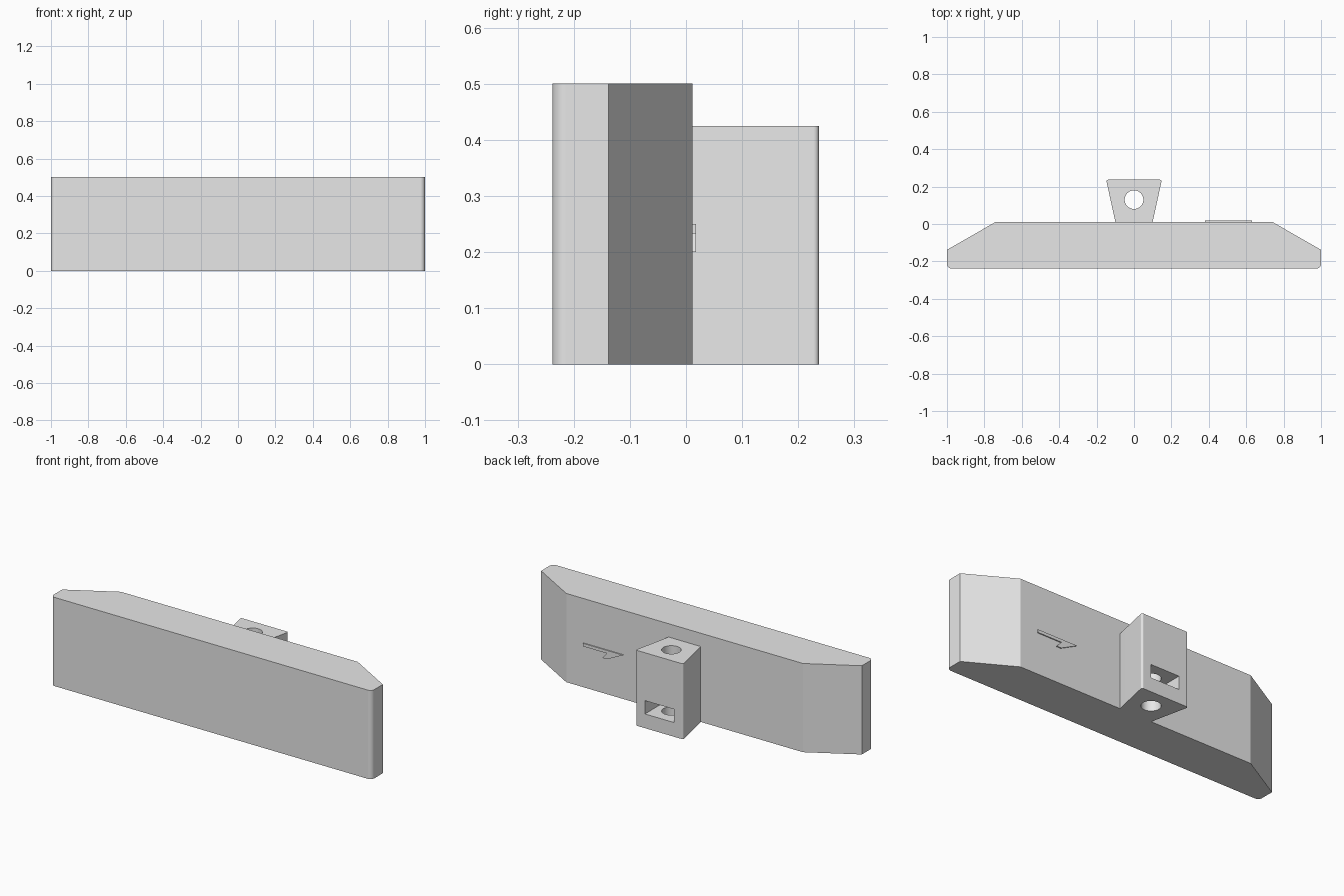
import bpy
import bmesh
from math import radians
from mathutils import Matrix, Vector

if "Cube" in bpy.data.objects:
    bpy.data.objects.remove(bpy.data.objects["Cube"], do_unlink=True)

FRONT, PLATE_BACK, BACK = -0.238, 0.012, 0.237

grey = bpy.data.materials.new("light grey")
grey.use_nodes = True
grey.diffuse_color = (0.8, 0.8, 0.8, 1)
grey.node_tree.nodes["Principled BSDF"].inputs["Base Color"].default_value = (0.8, 0.8, 0.8, 1)


def add_object(name, bm):
    bmesh.ops.recalc_face_normals(bm, faces=bm.faces)
    mesh = bpy.data.meshes.new(name)
    bm.to_mesh(mesh)
    bm.free()
    mesh.materials.append(grey)
    obj = bpy.data.objects.new(name, mesh)
    bpy.context.collection.objects.link(obj)
    return obj


def prism(name, points, direction, rounded_y=None, radius=0.0):
    """Extrude a flat outline; optionally round its long edges lying at one y."""
    bm = bmesh.new()
    face = bm.faces.new([bm.verts.new(p) for p in points])
    out = bmesh.ops.extrude_face_region(bm, geom=[face])
    moved = [v for v in out["geom"] if isinstance(v, bmesh.types.BMVert)]
    bmesh.ops.translate(bm, verts=moved, vec=direction)
    if rounded_y is not None:
        edges = [e for e in bm.edges
                 if all(abs(v.co.y - rounded_y) < 1e-5 for v in e.verts)
                 and abs(e.verts[0].co.z - e.verts[1].co.z) > 0.1]
        bmesh.ops.bevel(bm, geom=edges, offset=radius, segments=8,
                        profile=0.5, affect='EDGES')
    return add_object(name, bm)


def mirrored(half):
    """Turn the +x half of a plan outline into a closed symmetric one."""
    return [(x, y, 0) for x, y in half] + [(-x, y, 0) for x, y in reversed(half)]


def activate(obj):
    bpy.ops.object.select_all(action='DESELECT')
    obj.select_set(True)
    bpy.context.view_layer.objects.active = obj


def cut(obj, cutter):
    mod = obj.modifiers.new("cut", 'BOOLEAN')
    mod.operation = 'DIFFERENCE'
    mod.solver = 'EXACT'
    mod.object = cutter
    activate(obj)
    bpy.ops.object.modifier_apply(modifier=mod.name)
    bpy.data.objects.remove(cutter, do_unlink=True)


def smooth(obj):
    activate(obj)
    bpy.ops.object.shade_smooth_by_angle(angle=radians(25))
    mod = obj.modifiers.new("clean shading", 'WEIGHTED_NORMAL')
    mod.keep_sharp = True


# Wide plate with tapered back corners and rounded front edges
plate = prism("main_plate",
              mirrored([(1, FRONT), (1, -0.138), (0.738, PLATE_BACK)]),
              Vector((0, 0, 0.5)), FRONT, 0.025)
smooth(plate)

# Dovetail mounting block, widening towards the back
block = prism("mounting_block",
              mirrored([(0.1, PLATE_BACK), (0.149, BACK)]),
              Vector((0, 0, 0.425)), BACK, 0.012)

# Vertical bolt hole through the block
bm = bmesh.new()
bmesh.ops.create_cone(bm, cap_ends=True, segments=40, radius1=0.05, radius2=0.05,
                      depth=1, matrix=Matrix.Translation((0, 0.13, 0.2)))
cut(block, add_object("bolt_hole_cutter", bm))

# Nut slot opening on the back face
cut(block, prism("nut_slot_cutter",
                 [(-0.09, 0.04, 0.08), (0.09, 0.04, 0.08),
                  (0.09, 0.04, 0.155), (-0.09, 0.04, 0.155)],
                 Vector((0, 0.3, 0))))
smooth(block)

# Thin raised half arrow on the back of the plate
arrow = [(0.63, 0.25), (0.38, 0.25), (0.48, 0.2),
         (0.51, 0.2), (0.48, 0.233), (0.63, 0.233)]
prism("half_arrow", [(x, PLATE_BACK - 0.001, z) for x, z in arrow],
      Vector((0, 0.007, 0)))
